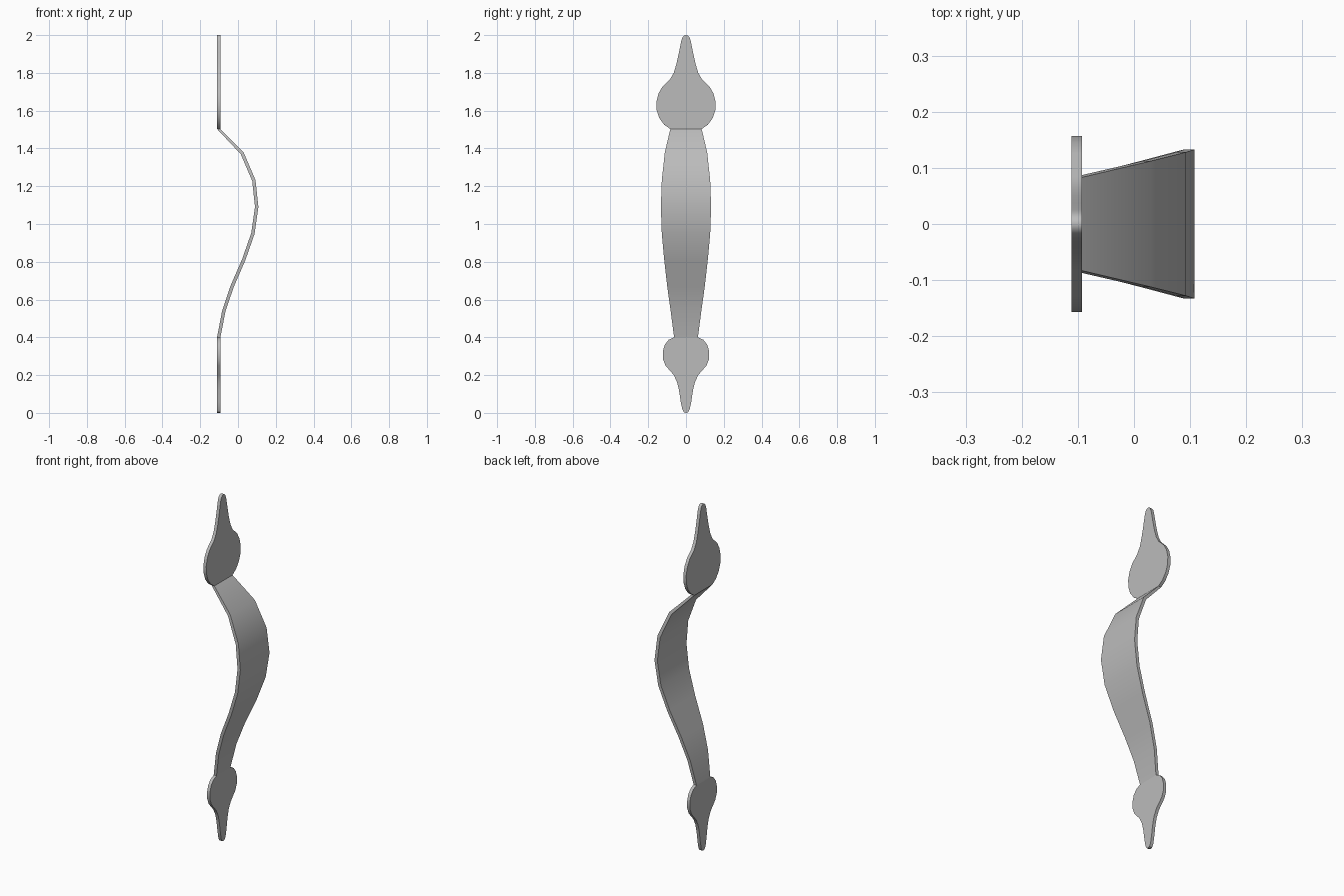
import bpy, bmesh
from mathutils import Vector

cube = bpy.data.objects.get("Cube")
if cube:
    bpy.data.objects.remove(cube, do_unlink=True)

THICK = 0.018
BACK = -0.111

metal = bpy.data.materials.new("grey_metal")
metal.use_nodes = True
grey = (0.5, 0.5, 0.5, 1)
metal.diffuse_color = grey
metal.node_tree.nodes["Principled BSDF"].inputs["Base Color"].default_value = grey


def finish(name, bm):
    bmesh.ops.recalc_face_normals(bm, faces=bm.faces)
    mesh = bpy.data.meshes.new(name)
    bm.to_mesh(mesh)
    bm.free()
    obj = bpy.data.objects.new(name, mesh)
    bpy.context.collection.objects.link(obj)
    mesh.materials.append(metal)
    bpy.ops.object.select_all(action="DESELECT")
    obj.select_set(True)
    bpy.context.view_layer.objects.active = obj
    bpy.ops.object.shade_smooth_by_angle(angle=0.6)
    return obj


def plate(name, half):
    """Flat leaf-shaped plate from half an outline of (y, z), mirrored in y."""
    outline = half + [(-y, z) for y, z in reversed(half) if y > 0]
    bm = bmesh.new()
    face = bm.faces.new([bm.verts.new((BACK, y, z)) for y, z in outline])
    moved = bmesh.ops.extrude_face_region(bm, geom=[face], use_keep_orig=True)["geom"]
    verts = [v for v in moved if isinstance(v, bmesh.types.BMVert)]
    bmesh.ops.translate(bm, verts=verts, vec=(THICK, 0, 0))
    return finish(name, bm)


def strap(name, rows):
    """Bent strap along rows of (x, z, half width)."""
    bm = bmesh.new()
    rings = []
    last = len(rows) - 1
    for i, (x, z, w) in enumerate(rows):
        a, b = rows[max(i - 1, 0)], rows[min(i + 1, last)]
        side = Vector((a[1] - b[1], 0, b[0] - a[0])).normalized() * THICK / 2
        if i in (0, last):
            side = Vector((THICK / 2, 0, 0))
        c = Vector((x, 0, z))
        rings.append([bm.verts.new(c + side * s + Vector((0, w * t, 0)))
                      for s, t in ((1, 1), (1, -1), (-1, -1), (-1, 1))])
    for r, q in zip(rings, rings[1:]):
        for k in range(4):
            n = (k + 1) % 4
            bm.faces.new((r[k], r[n], q[n], q[k]))
    bm.faces.new(rings[0])
    bm.faces.new(rings[-1])
    return finish(name, bm)


# Upper mounting plate, from the strap joint to the tip
plate("upper_plate", [
    (0.083, 1.503), (0.115, 1.525), (0.141, 1.56), (0.155, 1.60), (0.157, 1.645),
    (0.146, 1.69), (0.125, 1.727), (0.085, 1.765), (0.065, 1.80), (0.05, 1.85),
    (0.037, 1.91), (0.026, 1.965), (0.019, 1.987), (0.01, 1.997), (0, 2.0)])

# Lower mounting plate
plate("lower_plate", [
    (0.063, 0.40), (0.092, 0.387), (0.113, 0.36), (0.123, 0.325), (0.122, 0.285),
    (0.108, 0.25), (0.066, 0.202), (0.048, 0.165), (0.037, 0.12), (0.028, 0.06),
    (0.02, 0.02), (0.011, 0.004), (0, 0)])

# Curved grip between the plates
strap("grip", [
    (-0.102, 1.503, 0.083), (0.022, 1.375, 0.112), (0.084, 1.23, 0.128),
    (0.099, 1.09, 0.133), (0.079, 0.95, 0.128), (0.03, 0.81, 0.115),
    (-0.031, 0.67, 0.099), (-0.075, 0.54, 0.081), (-0.102, 0.40, 0.063)])
